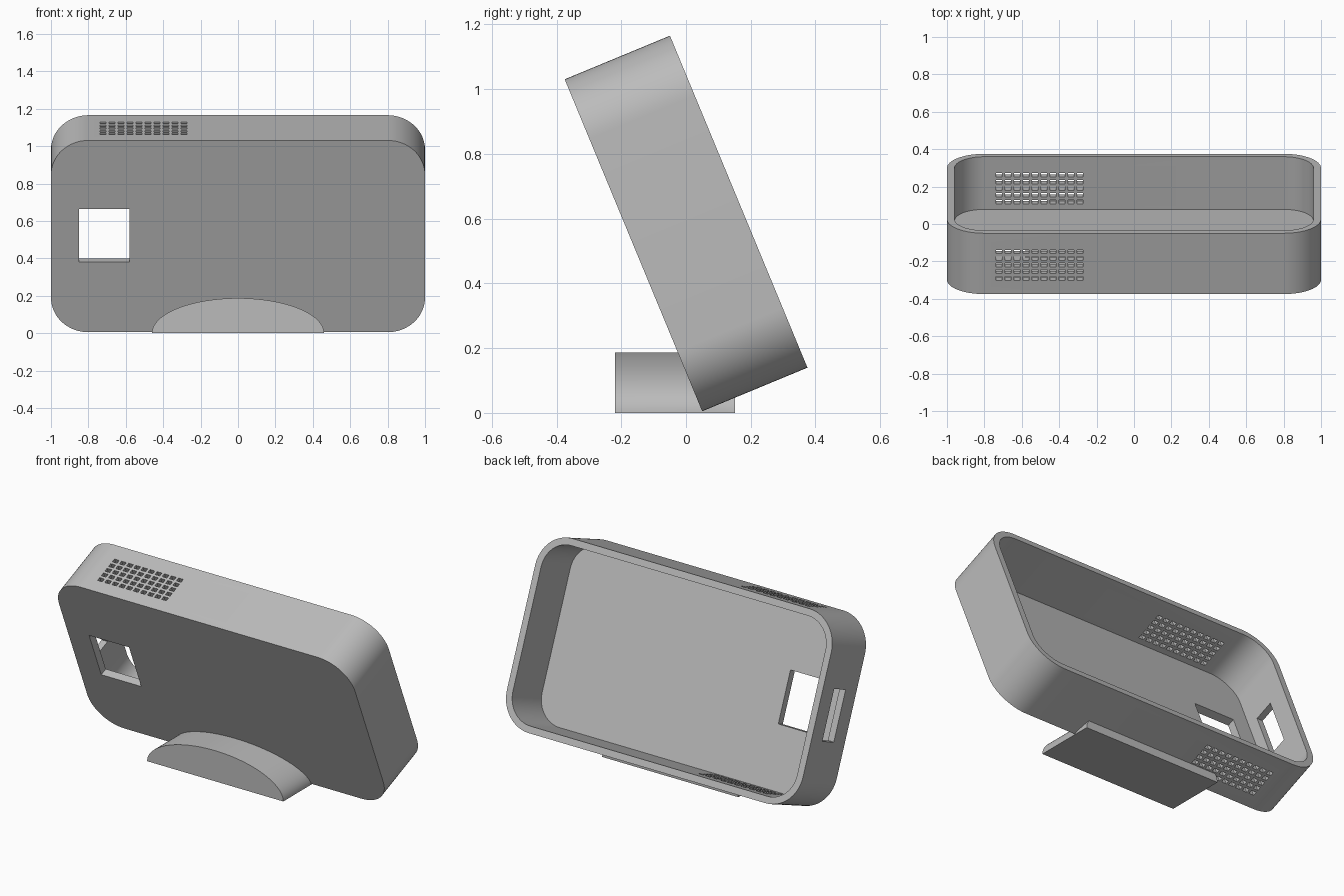
import bpy
from math import sin, cos, pi, radians
from mathutils import Matrix

old = bpy.data.objects.get("Cube")
if old:
    bpy.data.objects.remove(old, do_unlink=True)

grey = bpy.data.materials.new("plain_grey")
grey.use_nodes = True
COLOUR = (0.5, 0.5, 0.5, 1)
grey.diffuse_color = COLOUR
grey.node_tree.nodes["Principled BSDF"].inputs["Base Color"].default_value = COLOUR

# Case dimensions in its own upright frame, and the lean that places it
W, H, D = 2.0, 1.11, 0.352
WALL, PLATE, RADIUS = 0.04, 0.047, 0.2
LEAN = Matrix.Translation((0, 0.05, 0.005)) @ Matrix.Rotation(radians(22.5), 4, "X")


def make_object(name, verts, faces):
    mesh = bpy.data.meshes.new(name)
    mesh.from_pydata(verts, [], faces)
    mesh.materials.append(grey)
    obj = bpy.data.objects.new(name, mesh)
    bpy.context.collection.objects.link(obj)
    return obj


def prism(name, profile, y0, y1):
    """Extrude a counter-clockwise x-z profile from y0 back to y1."""
    n = len(profile)
    verts = [(x, y, z) for y in (y0, y1) for x, z in profile]
    faces = [tuple(range(n)), tuple(reversed(range(n, 2 * n)))]
    faces += [(i, i + n, (i + 1) % n + n, (i + 1) % n) for i in range(n)]
    return make_object(name, verts, faces)


def rounded_rect(inset, steps=16):
    r = RADIUS - inset
    cx, low, high = W / 2 - RADIUS, RADIUS, H - RADIUS
    corners = [(cx, high), (-cx, high), (-cx, low), (cx, low)]
    return [(x + r * cos((k + i / steps) * pi / 2), z + r * sin((k + i / steps) * pi / 2))
            for k, (x, z) in enumerate(corners) for i in range(steps + 1)]


def boxes(name, items):
    """One mesh of boxes, each given as centre and size."""
    verts, faces = [], []
    for (cx, cy, cz), (sx, sy, sz) in items:
        b = len(verts)
        verts += [(cx + i * sx / 2, cy + j * sy / 2, cz + k * sz / 2)
                  for i in (-1, 1) for j in (-1, 1) for k in (-1, 1)]
        faces += [tuple(b + q for q in f) for f in
                  ((0, 1, 3, 2), (4, 6, 7, 5), (0, 4, 5, 1),
                   (2, 3, 7, 6), (0, 2, 6, 4), (1, 5, 7, 3))]
    return make_object(name, verts, faces)


def cut(target, cutter):
    cutter.hide_render = True
    mod = target.modifiers.new("cut", "BOOLEAN")
    mod.operation, mod.solver, mod.object = "DIFFERENCE", "EXACT", cutter
    bpy.context.view_layer.update()
    bpy.context.view_layer.objects.active = target
    bpy.ops.object.modifier_apply(modifier=mod.name)
    bpy.data.objects.remove(cutter, do_unlink=True)


def smooth(obj):
    bpy.ops.object.select_all(action="DESELECT")
    obj.select_set(True)
    bpy.context.view_layer.objects.active = obj
    bpy.ops.object.shade_smooth_by_angle(angle=radians(30))


# Open-backed case
case = prism("case", rounded_rect(0), 0, D)
cut(case, prism("cavity_cutter", rounded_rect(WALL), PLATE, D + 0.1))

# Front window and side slot
cut(case, boxes("opening_cutter", [
    ((-0.715, 0, H / 2 + 0.005), (0.27, 0.2, 0.308)),
    ((-W / 2, D / 2, H / 2), (0.2, 0.12, 0.3)),
]))

# Vent grid through the top and bottom walls
cut(case, boxes("vent_cutter", [
    ((-0.722 + 0.0481 * col, 0.091 + 0.0385 * row, H / 2), (0.032, 0.023, H + 0.2))
    for col in range(10) for row in range(5)
]))
case.data.transform(LEAN)
smooth(case)

# Half-oval foot, notched where the leaning case rests in it
arc = [(0.46 * cos(pi * i / 48), 0.187 * sin(pi * i / 48)) for i in range(49)]
foot = prism("foot", arc, -0.22, 0.152)
hull = prism("hull_cutter", rounded_rect(0), 0, D)
hull.data.transform(LEAN)
cut(foot, hull)
smooth(foot)
